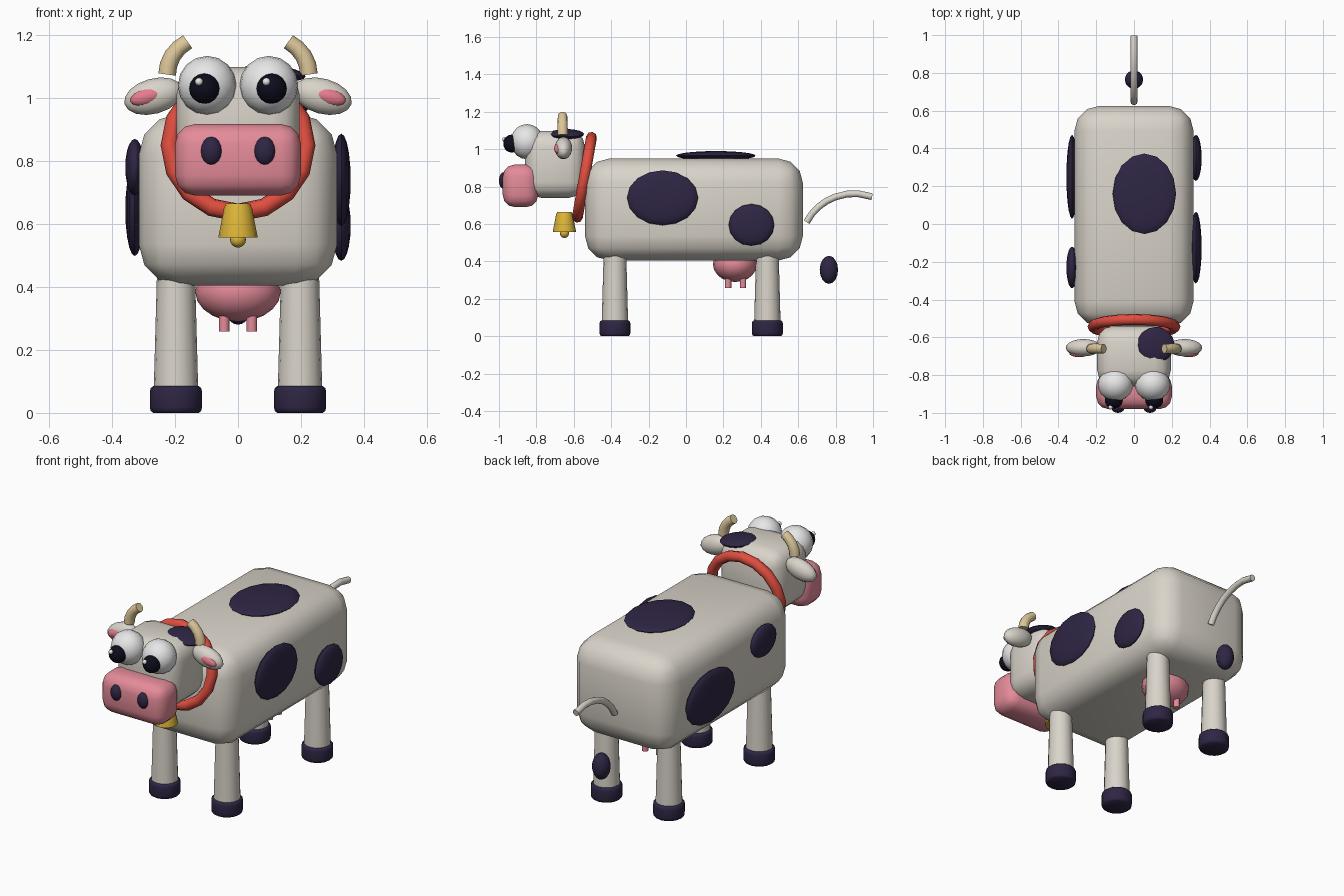
import bpy, bmesh, math
from mathutils import Matrix, Vector

if "Cube" in bpy.data.objects:
    bpy.data.objects.remove(bpy.data.objects["Cube"])


def mat(name, r, g, b):
    m = bpy.data.materials.new(name)
    m.diffuse_color = (r, g, b, 1)
    m.use_nodes = True
    m.node_tree.nodes["Principled BSDF"].inputs["Base Color"].default_value = m.diffuse_color
    return m


HIDE = mat("cream hide", .70, .66, .59)
NAVY = mat("dark navy", .028, .019, .058)
PINK = mat("pink", .78, .26, .32)
RED = mat("red", .75, .075, .05)
GOLD = mat("gold", .72, .46, .04)
HORN = mat("horn tan", .72, .57, .32)
WHITE = mat("eye white", .80, .80, .80)
BLACK = mat("pupil black", .004, .004, .012)
ROSE = mat("inner ear rose", .78, .20, .27)


def finish(bm, name, material, angle=50):
    me = bpy.data.meshes.new(name)
    bmesh.ops.recalc_face_normals(bm, faces=bm.faces)
    bm.to_mesh(me)
    bm.free()
    me.materials.append(material)
    me.shade_smooth()
    me.set_sharp_from_angle(angle=math.radians(angle))
    ob = bpy.data.objects.new(name, me)
    bpy.context.collection.objects.link(ob)
    return ob


def ball(name, material, loc, r, seg=16, rings=10, tilt=0):
    bm = bmesh.new()
    bmesh.ops.create_uvsphere(bm, u_segments=seg, v_segments=rings, radius=1)
    # poles run along the thinnest axis
    ax = min(range(3), key=lambda i: r[i])
    turn = [Matrix.Rotation(math.pi / 2, 4, 'Y'), Matrix.Rotation(math.pi / 2, 4, 'X'), Matrix()][ax]
    m = Matrix.Translation(loc) @ Matrix.Rotation(tilt, 4, 'Y') @ Matrix.Diagonal((*r, 1)) @ turn
    bmesh.ops.transform(bm, matrix=m, verts=bm.verts)
    return finish(bm, name, material, 60)


def rounded_box(name, material, lo, hi, bevel, seg=3):
    lo, hi = Vector(lo), Vector(hi)
    bm = bmesh.new()
    bmesh.ops.create_cube(bm, size=1)
    m = Matrix.Translation((lo + hi) / 2) @ Matrix.Diagonal((*(hi - lo), 1))
    bmesh.ops.transform(bm, matrix=m, verts=bm.verts)
    bmesh.ops.bevel(bm, geom=bm.edges[:], offset=bevel, segments=seg, profile=.5, affect='EDGES')
    return finish(bm, name, material)


def tube(name, material, pts, radii, seg=16, angle=50):
    """Round tube along points lying in one plane, one radius per point."""
    bm = bmesh.new()
    pts = [Vector(p) for p in pts]
    rings = []
    for i, p in enumerate(pts):
        d = Vector((0, 0, 0))
        if i > 0 and pts[i] != pts[i - 1]:
            d += (pts[i] - pts[i - 1]).normalized()
        if i < len(pts) - 1:
            d += (pts[i + 1] - pts[i]).normalized()
        d.normalize()
        side = Vector((1, 0, 0)) if abs(d.x) < 1e-4 else Vector((0, 1, 0))
        up = d.cross(side)
        rings.append([bm.verts.new(p + radii[i] * (side * math.cos(a) + up * math.sin(a)))
                      for a in (2 * math.pi * k / seg for k in range(seg))])
    for a, b in zip(rings, rings[1:]):
        for k in range(seg):
            bm.faces.new((a[k], a[(k + 1) % seg], b[(k + 1) % seg], b[k]))
    bm.faces.new(rings[0])
    bm.faces.new(rings[-1])
    return finish(bm, name, material, angle)


def lathe(name, material, x, y, profile, seg=16, angle=50):
    return tube(name, material, [(x, y, z) for r, z in profile], [r for r, z in profile], seg, angle)


# torso, head and muzzle
rounded_box("body", HIDE, (-.315, -.54, .405), (.315, .625, .95), .13)
rounded_box("head", HIDE, (-.195, -.86, .74), (.195, -.54, 1.098), .085)
rounded_box("muzzle", PINK, (-.2, -.98, .69), (.2, -.79, .918), .065)

# body and head spots
ball("right_front_spot", NAVY, (.328, -.125, .74), (.03, .19, .147))
ball("right_back_spot", NAVY, (.328, .35, .595), (.03, .122, .112))
ball("left_back_spot", NAVY, (-.328, .25, .645), (.03, .222, .147))
ball("left_front_spot", NAVY, (-.328, -.23, .78), (.03, .11, .09))
ball("back_spot", NAVY, (.055, .16, .965), (.168, .213, .025))
ball("head_spot", NAVY, (.115, -.64, 1.08), (.1, .095, .025), tilt=.12)

for s, side in ((-1, "left"), (1, "right")):
    # face
    ball(side + "_eye", WHITE, (s * .098, -.85, 1.04), (.093, .088, .094))
    ball(side + "_pupil", BLACK, (s * .107, -.932, 1.03), (.048, .045, .048))
    ball(side + "_glint", WHITE, (s * .107 - .017, -.97, 1.052), (.013, .012, .013), 10, 6)
    ball(side + "_nostril", NAVY, (s * .085, -.975, .832), (.034, .025, .045))
    # ears and horns
    ball(side + "_ear", HIDE, (s * .268, -.655, 1.006), (.096, .046, .056), tilt=s * .27)
    ball(side + "_inner_ear", ROSE, (s * .29, -.685, 1.004), (.054, .02, .026), tilt=s * .27)
    arc = [math.radians(a) for a in (0, 15, 30, 45, 60)]
    tube(side + "_horn", HORN,
         [(s * (.095 + .13 * math.cos(a)), -.66, 1.075 + .12 * math.sin(a)) for a in arc],
         [.028, .028, .027, .026, .025], 12)
    # legs with hooves
    for y, end in ((-.38, "front"), (.435, "back")):
        lathe(f"{end}_{side}_leg", HIDE, s * .197, y, [(.071, .06), (.06, .46)])
        lathe(f"{end}_{side}_hoof", NAVY, s * .197, y,
              [(.072, 0), (.08, .006), (.083, .018), (.083, .067), (.08, .079), (.072, .085)])
    # teats
    for y, end in ((.225, "front"), (.305, "back")):
        lathe(f"{end}_{side}_teat", PINK, s * .044, y, [(.017, .258), (.017, .34)], 12)

# udder
ball("udder", PINK, (0, .262, .385), (.136, .118, .095))

# collar ring, leaning forward at the bottom
bm = bmesh.new()
N, M = 16, 8
ring = [[bm.verts.new(Matrix.Rotation(math.radians(-10), 4, 'X') @ Vector((
    (.217 + .029 * math.cos(v)) * math.cos(u), .029 * math.sin(v), (.217 + .029 * math.cos(v)) * math.sin(u)))
    + Vector((0, -.543, .85)))
    for v in (2 * math.pi * j / M for j in range(M))] for u in (2 * math.pi * i / N for i in range(N))]
for i in range(N):
    for j in range(M):
        a, b = ring[i], ring[(i + 1) % N]
        bm.faces.new((a[j], b[j], b[(j + 1) % M], a[(j + 1) % M]))
finish(bm, "collar", RED)

# bell and clapper
lathe("bell", GOLD, 0, -.65, [(.062, .557), (.061, .567), (.054, .6), (.045, .65), (.038, .665)])
ball("bell_clapper", GOLD, (0, -.65, .55), (.025, .025, .025), 12, 8)

# tail and its tuft
tail = [(.645, .61), (.672, .653), (.707, .69), (.75, .722), (.80, .745), (.86, .76), (.92, .762), (.995, .746)]
tube("tail", HIDE, [(0, y, z) for y, z in tail], [.018] * len(tail), 12)
ball("tail_tuft", NAVY, (0, .764, .355), (.048, .049, .075))
